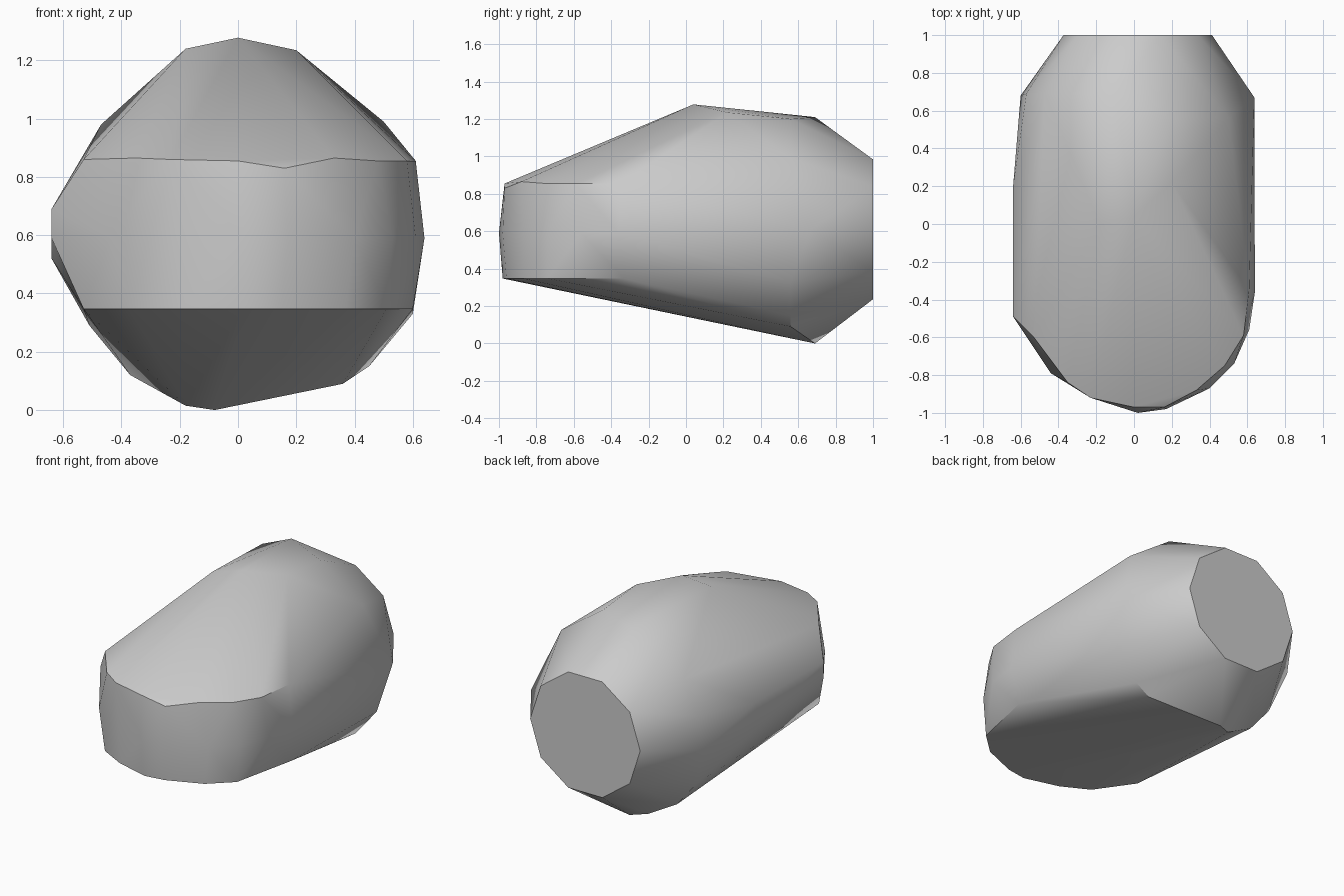
import bpy, bmesh, math

cube = bpy.data.objects.get("Cube")
if cube:
    bpy.data.objects.remove(cube, do_unlink=True)

# Single grey finish
grey = bpy.data.materials.new("plain grey")
grey.use_nodes = True
grey.diffuse_color = (0.6, 0.6, 0.6, 1)
grey.node_tree.nodes["Principled BSDF"].inputs["Base Color"].default_value = (0.6, 0.6, 0.6, 1)

# Nose: upper rim, bulging middle and lower rim
nose_top = [(-0.53, -0.6, 0.86), (-0.35, -0.84, 0.865), (-0.23, -0.92, 0.86),
            (0, -0.97, 0.855), (0.16, -0.97, 0.83), (0.33, -0.88, 0.865),
            (0.48, -0.75, 0.855), (0.58, -0.59, 0.855), (0.61, -0.35, 0.855)]
nose_middle = [(-0.64, -0.49), (-0.44, -0.79), (0.02, -1.0), (0.17, -0.98),
               (0.40, -0.87), (0.53, -0.74), (0.61, -0.56), (0.64, -0.36)]
nose_bottom = [(-0.53, -0.6), (-0.37, -0.83), (-0.2, -0.92), (0.02, -0.98),
               (0.15, -0.96), (0.37, -0.87), (0.51, -0.74), (0.6, -0.33)]

# Crown ridge and left and right flanks
crown = [(0, 0.04, 1.278), (-0.18, 0, 1.24), (0.2, 0.22, 1.235), (0.2, 0.56, 1.2)]
flanks = [(-0.64, 0.2, 0.69), (-0.64, 0.2, 0.52), (-0.64, -0.49, 0.69)]

# Widest ring ahead of the tapered back
shoulder = [(-0.1, 0.69, 1.21), (-0.31, 0.69, 1.12), (-0.47, 0.69, 0.98),
            (-0.57, 0.69, 0.77), (-0.6, 0.68, 0.55), (-0.51, 0.62, 0.29),
            (-0.37, 0.62, 0.12), (-0.18, 0.64, 0.015), (-0.08, 0.69, 0),
            (0.36, 0.56, 0.09), (0.45, 0.56, 0.15), (0.6, 0.56, 0.33),
            (0.637, 0.67, 0.61), (0.5, 0.56, 0.99)]

# Flat round back end
back = [(0.02 + 0.393 * math.cos(i * math.tau / 10), 1.0,
         0.61 + 0.393 * math.sin(i * math.tau / 10)) for i in range(10)]

points = nose_top + crown + flanks + shoulder + back
points += [(x, y, 0.59) for x, y in nose_middle]
points += [(x, y, 0.347) for x, y in nose_bottom]

# Wrap the sections in one faceted skin
bm = bmesh.new()
for p in points:
    bm.verts.new(p)
bmesh.ops.convex_hull(bm, input=bm.verts[:])
loose = [v for v in bm.verts if not v.link_faces]
bmesh.ops.delete(bm, geom=loose, context='VERTS')
bmesh.ops.dissolve_limit(bm, angle_limit=math.radians(0.5),
                         verts=bm.verts[:], edges=bm.edges[:])
bmesh.ops.recalc_face_normals(bm, faces=bm.faces[:])
mesh = bpy.data.meshes.new("rounded_body")
bm.to_mesh(mesh)
bm.free()
mesh.materials.append(grey)
body = bpy.data.objects.new("rounded_body", mesh)
bpy.context.collection.objects.link(body)

# Soft sides with crisp rims
bpy.ops.object.select_all(action='DESELECT')
body.select_set(True)
bpy.context.view_layer.objects.active = body
bpy.ops.object.shade_smooth_by_angle(angle=math.radians(32))
